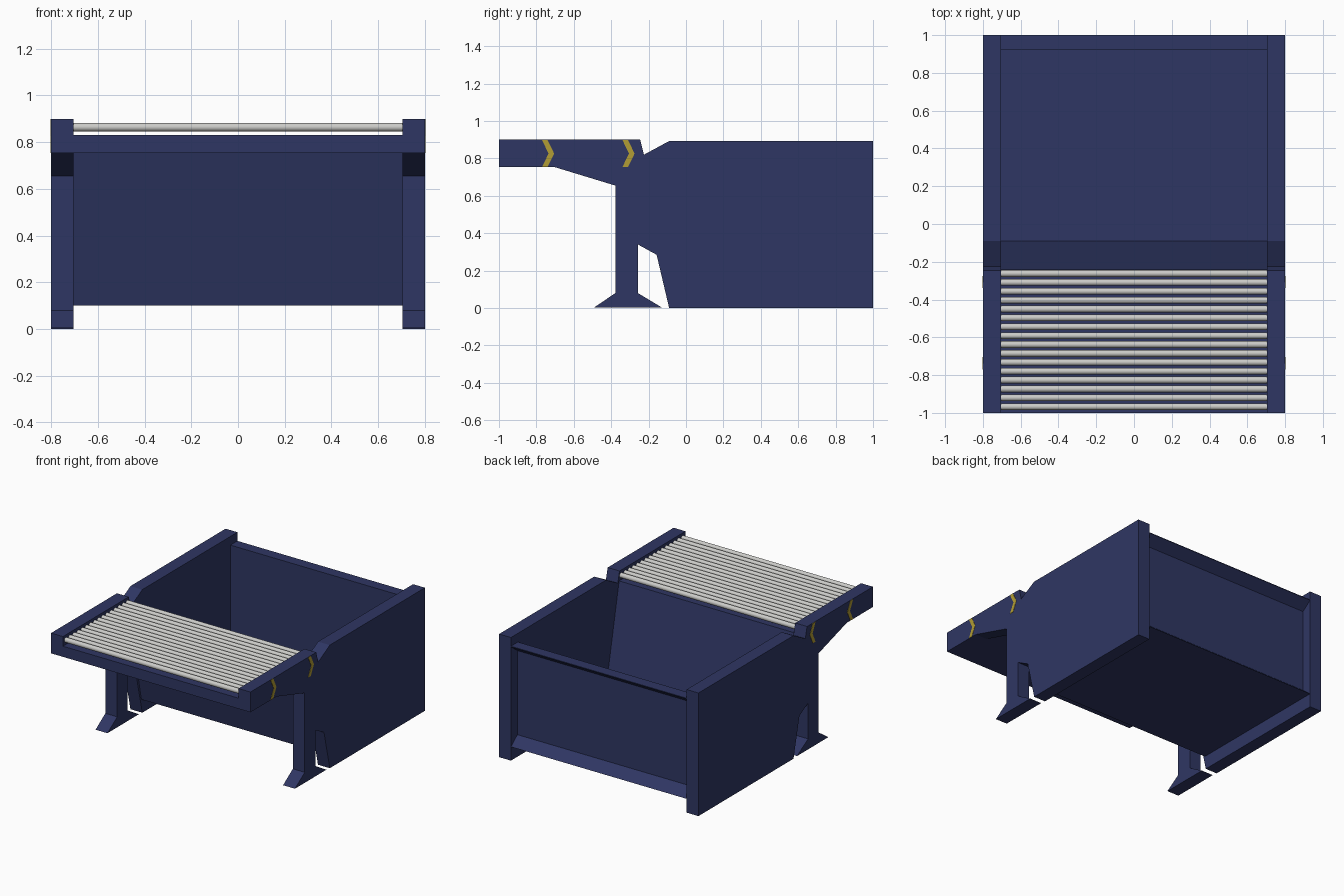
import bpy, bmesh, math

if "Cube" in bpy.data.objects:
    bpy.data.objects.remove(bpy.data.objects["Cube"])


def material(name, col):
    m = bpy.data.materials.new(name)
    m.diffuse_color = (*col, 1)
    m.use_nodes = True
    m.node_tree.nodes["Principled BSDF"].inputs["Base Color"].default_value = m.diffuse_color
    return m


BLUE = material("navy_paint", (0.028, 0.037, 0.125))
GREY = material("roller_steel", (0.60, 0.60, 0.58))
YELLOW = material("yellow_marking", (0.45, 0.34, 0.035))

INNER, OUTER = 0.705, 0.80


def extrude_profile(name, yz, x0, x1, mat):
    """Closed solid: a (y, z) outline swept along x."""
    bm = bmesh.new()
    face = bm.faces.new([bm.verts.new((x0, y, z)) for y, z in yz])
    res = bmesh.ops.extrude_face_region(bm, geom=[face])
    verts = [v for v in res["geom"] if isinstance(v, bmesh.types.BMVert)]
    bmesh.ops.translate(bm, verts=verts, vec=(x1 - x0, 0, 0))
    bmesh.ops.recalc_face_normals(bm, faces=bm.faces)
    me = bpy.data.meshes.new(name)
    bm.to_mesh(me)
    bm.free()
    me.materials.append(mat)
    ob = bpy.data.objects.new(name, me)
    bpy.context.collection.objects.link(ob)
    return ob


# Side panels: bin side, table arm, leg and foot in one outline
side = [(-1, 0.9), (-0.245, 0.9), (-0.225, 0.82), (-0.09, 0.893), (1, 0.893),
        (1, 0), (-0.09, 0), (-0.157, 0.285), (-0.257, 0.34), (-0.257, 0.08),
        (-0.13, 0.004), (-0.49, 0.004), (-0.378, 0.08), (-0.378, 0.655),
        (-0.7, 0.753), (-1, 0.753)]
chevron = [(-0.77, 0.899), (-0.74, 0.899), (-0.705, 0.826), (-0.74, 0.754),
           (-0.77, 0.754), (-0.735, 0.826)]
for s, label in ((-1, "left"), (1, "right")):
    extrude_profile(label + "_side_panel", side, s * INNER, s * OUTER, BLUE)
    # Arrow markings on the outside of the arm
    for i in range(2):
        pts = [(y + 0.43 * i, z) for y, z in chevron]
        extrude_profile(f"{label}_arrow_mark_{i + 1}", pts,
                        s * (OUTER - 0.001), s * (OUTER + 0.002), YELLOW)

# Table bed under the rollers
extrude_profile("table_bed", [(-1, 0.753), (-0.24, 0.753), (-0.24, 0.83), (-1, 0.83)],
                -INNER, INNER, BLUE)

# Bin: sloped front wall, floor, and back wall with bevelled top and bottom rims
extrude_profile("bin_front_wall", [(-0.24, 0.83), (-0.09, 0.105), (-0.10, 0.1), (-0.25, 0.80)],
                -INNER, INNER, BLUE)
extrude_profile("bin_floor", [(-0.10, 0.1), (1, 0.1), (0.92, 0.11), (-0.09, 0.11)],
                -INNER, INNER, BLUE)
extrude_profile("bin_back_wall", [(0.92, 0.1), (1, 0.1), (0.926, 0.16), (0.926, 0.77),
                                  (1, 0.825), (1, 0.83), (0.92, 0.83)],
                -INNER, INNER, BLUE)

# Rollers
for i in range(16):
    bpy.ops.mesh.primitive_cylinder_add(
        vertices=16, radius=0.0178, depth=2 * INNER,
        location=(0, -0.262 - 0.047 * i, 0.864), rotation=(0, math.pi / 2, 0))
    ob = bpy.context.object
    ob.name = f"roller_{i + 1}"
    ob.data.materials.append(GREY)
    bpy.ops.object.shade_smooth_by_angle()
